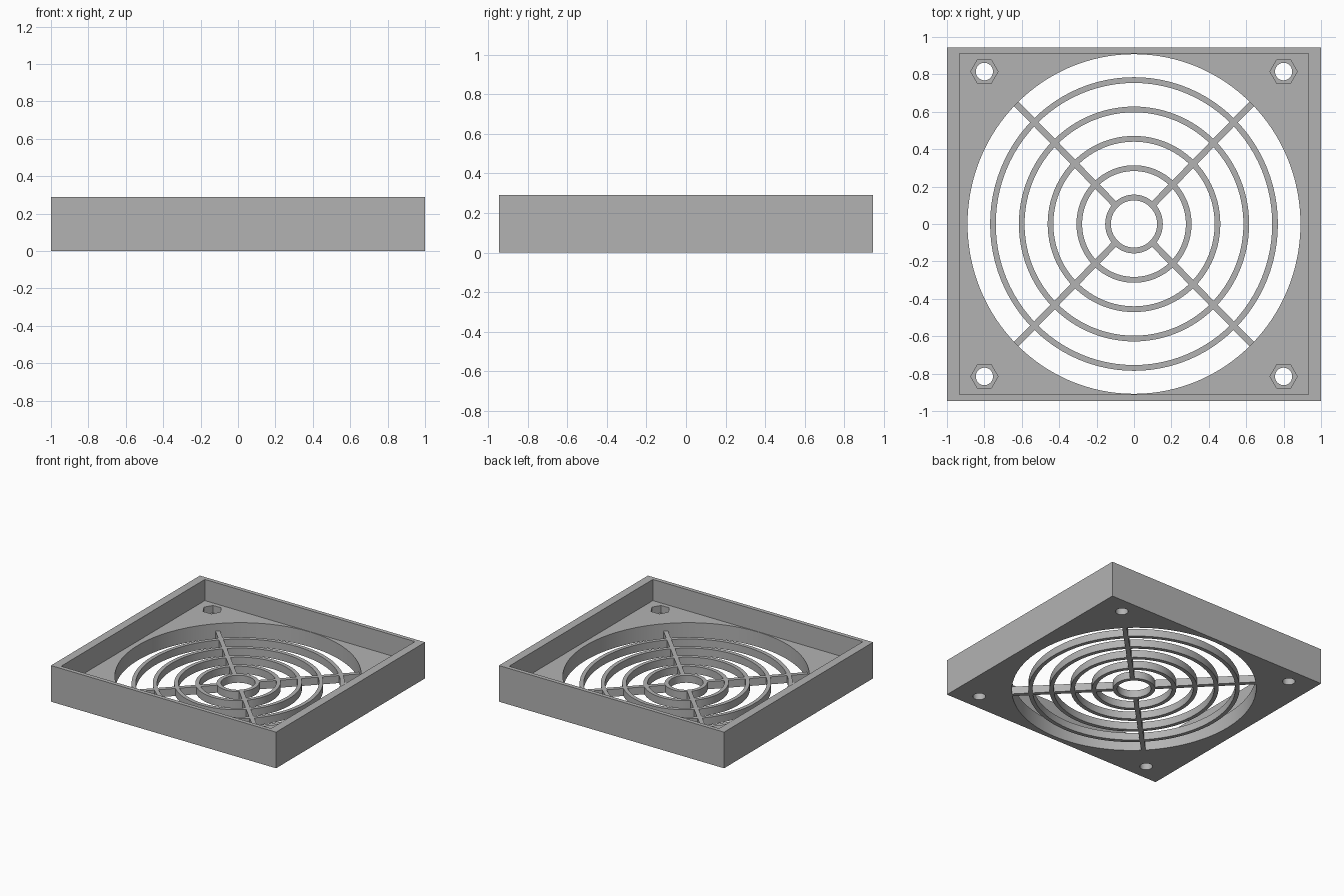
import bpy
import bmesh
from math import pi, radians
from mathutils import Matrix, Vector

cube = bpy.data.objects.get("Cube")
if cube:
    bpy.data.objects.remove(cube, do_unlink=True)

HEIGHT, FLOOR, GRILLE = 0.29, 0.12, 0.06
HOLE_X, HOLE_Y = 0.89, 0.908
SQUASH = HOLE_X / HOLE_Y
RING_WIDTH, SPOKE_WIDTH = 0.031, 0.034

grey = bpy.data.materials.new("grey plastic")
grey.use_nodes = True
grey.diffuse_color = (0.45, 0.45, 0.45, 1)
grey.node_tree.nodes["Principled BSDF"].inputs["Base Color"].default_value = grey.diffuse_color


def make_object(name, bm):
    bmesh.ops.recalc_face_normals(bm, faces=bm.faces)
    mesh = bpy.data.meshes.new(name)
    bm.to_mesh(mesh)
    bm.free()
    mesh.materials.append(grey)
    obj = bpy.data.objects.new(name, mesh)
    bpy.context.collection.objects.link(obj)
    return obj


def box(bm, low, high):
    low, high = Vector(low), Vector(high)
    matrix = Matrix.Translation((low + high) / 2) @ Matrix.Diagonal((high - low).to_4d())
    return bmesh.ops.create_cube(bm, size=1, matrix=matrix)["verts"]


def prism(bm, x, y, rx, ry, z0, z1, sides):
    matrix = Matrix.Translation((x, y, (z0 + z1) / 2)) @ Matrix.Diagonal((rx, ry, z1 - z0, 1))
    bmesh.ops.create_cone(bm, cap_ends=True, segments=sides, radius1=1, radius2=1,
                          depth=1, matrix=matrix)


def cut(target, name, build):
    bm = bmesh.new()
    build(bm)
    cutter = make_object(name, bm)
    cutter.hide_render = True
    mod = target.modifiers.new(name, "BOOLEAN")
    mod.operation, mod.solver, mod.object = "DIFFERENCE", "EXACT", cutter
    bpy.context.view_layer.objects.active = target
    bpy.ops.object.modifier_apply(modifier=name)
    bpy.data.objects.remove(cutter, do_unlink=True)


def smooth(obj):
    bpy.ops.object.select_all(action="DESELECT")
    obj.select_set(True)
    bpy.context.view_layer.objects.active = obj
    bpy.ops.object.shade_smooth_by_angle(angle=radians(30))


# Open tray with a large fan opening
bm = bmesh.new()
box(bm, (-1, -0.945, 0), (1, 0.945, HEIGHT))
frame = make_object("frame", bm)
cut(frame, "cavity", lambda b: box(b, (-0.933, -0.912, FLOOR), (0.933, 0.912, 0.5)))
cut(frame, "fan_opening", lambda b: prism(b, 0, 0, HOLE_X, HOLE_Y, -0.1, 0.2, 128))

# Screw holes with hexagonal nut pockets
corners = [(sx * 0.8, sy * 0.815) for sx in (-1, 1) for sy in (-1, 1)]


def screw_holes(b):
    for x, y in corners:
        prism(b, x, y, 0.046, 0.047, -0.1, 0.2, 32)


def nut_pockets(b):
    for x, y in corners:
        # Turn the six-sided prism so its points lie along x
        start = len(b.verts)
        prism(b, 0, 0, 0.073, 0.073, GRILLE, 0.2, 6)
        b.verts.ensure_lookup_table()
        verts = b.verts[start:]
        if max(v.co.x for v in verts) < 0.07:
            bmesh.ops.rotate(b, verts=verts, matrix=Matrix.Rotation(pi / 6, 3, "Z"))
        bmesh.ops.translate(b, verts=verts, vec=(x, y, 0))


cut(frame, "nut_pockets", nut_pockets)
cut(frame, "screw_holes", screw_holes)
smooth(frame)

# Concentric guard rings
radii = [0.157 * i for i in range(1, 6)]
for number, outer in enumerate(radii, 1):
    inner = outer - RING_WIDTH
    bm = bmesh.new()
    corners_2d = [(inner, 0), (outer, 0), (outer, GRILLE), (inner, GRILLE)]
    verts = [bm.verts.new((r, 0, z)) for r, z in corners_2d]
    edges = [bm.edges.new((verts[i], verts[(i + 1) % 4])) for i in range(4)]
    bmesh.ops.spin(bm, geom=verts + edges, cent=(0, 0, 0), axis=(0, 0, 1),
                   angle=2 * pi, steps=96, use_merge=True)
    bmesh.ops.remove_doubles(bm, verts=bm.verts, dist=0.0001)
    bmesh.ops.scale(bm, verts=bm.verts, vec=(SQUASH, 1, 1))
    smooth(make_object(f"guard_ring_{number}", bm))

# Diagonal spokes, in pieces that bridge each gap between rings
bm = bmesh.new()
ends = [r - RING_WIDTH for r in radii[1:]] + [HOLE_Y]
for quarter in range(4):
    turn = Matrix.Rotation(pi / 4 + quarter * pi / 2, 3, "Z")
    for start, end in zip(radii, ends):
        piece = box(bm, (start - 0.005, -SPOKE_WIDTH / 2, 0),
                    (end + 0.005, SPOKE_WIDTH / 2, GRILLE))
        bmesh.ops.rotate(bm, verts=piece, matrix=turn)
bmesh.ops.scale(bm, verts=bm.verts, vec=(SQUASH, 1, 1))
make_object("spokes", bm)
